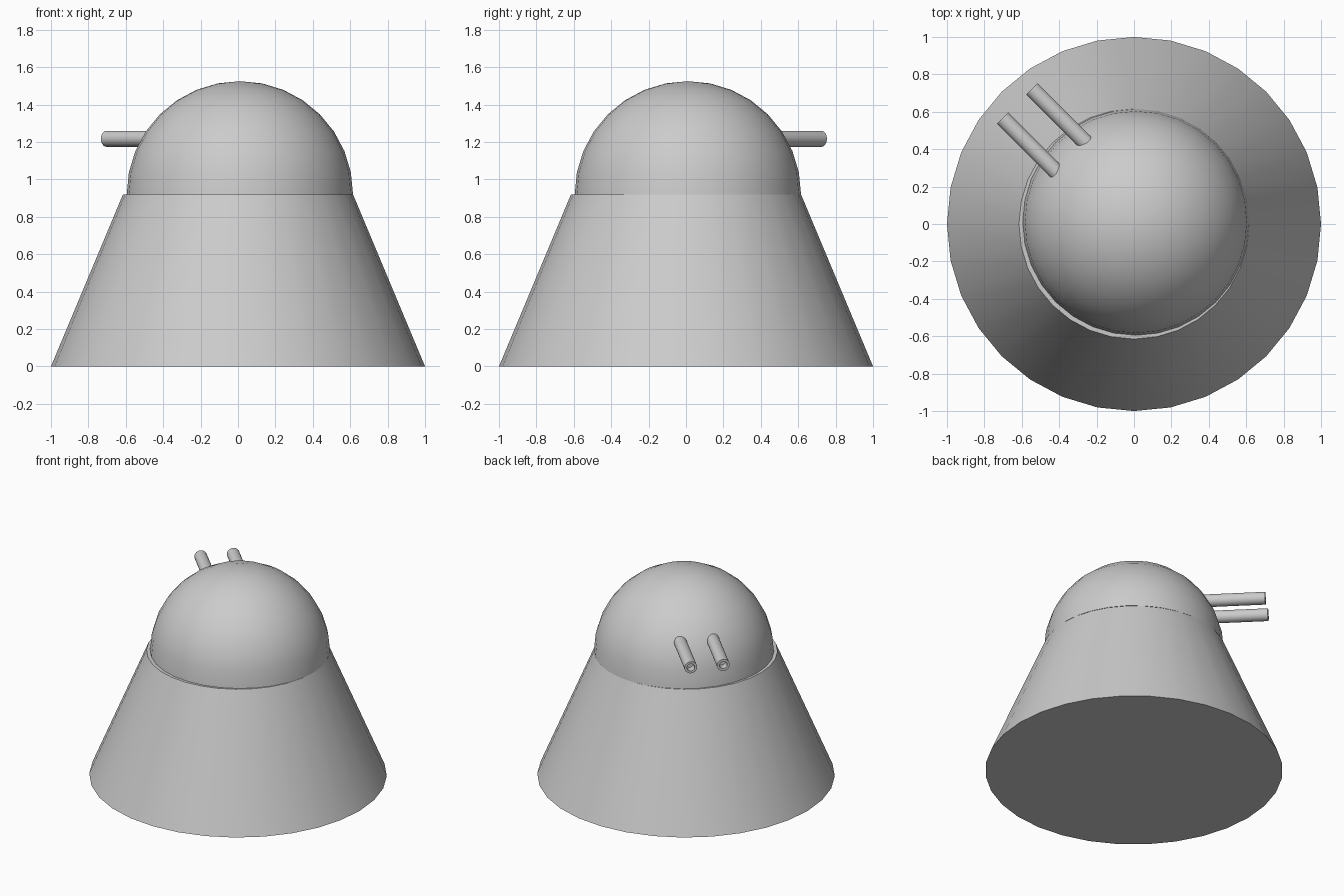
import bpy, math
from mathutils import Matrix, Vector

if "Cube" in bpy.data.objects:
    bpy.data.objects.remove(bpy.data.objects["Cube"])

SIDES = 32
CENTRE = Vector((0.01, 0.01, 0.92))   # dome centre
R = 0.605


def lathe(name, profile, sides=SIDES, matrix=Matrix.Identity(4)):
    """Revolve (radius, height) points about z; radius 0 makes a pole."""
    verts, rings, faces = [], [], []
    for r, z in profile:
        n = 1 if r < 1e-6 else sides
        rings.append([len(verts) + i for i in range(n)])
        for i in range(n):
            a = 2 * math.pi * i / sides
            verts.append((r * math.cos(a), r * math.sin(a), z))
    for lo, hi in zip(rings, rings[1:]):
        for i in range(sides):
            j = (i + 1) % sides
            if len(lo) == 1:
                faces.append((lo[0], hi[j], hi[i]))
            elif len(hi) == 1:
                faces.append((lo[i], lo[j], hi[0]))
            else:
                faces.append((lo[i], lo[j], hi[j], hi[i]))
    mesh = bpy.data.meshes.new(name)
    mesh.from_pydata(verts, [], faces)
    obj = bpy.data.objects.new(name, mesh)
    bpy.context.collection.objects.link(obj)
    obj.matrix_world = matrix
    bpy.ops.object.select_all(action='DESELECT')
    obj.select_set(True)
    bpy.context.view_layer.objects.active = obj
    bpy.ops.object.shade_smooth_by_angle(angle=math.radians(30))
    return obj


# Tapered base
lathe("base", [(0, 0), (1, 0), (0.615, 0.92), (0, 0.92)])

# Half-sphere dome
arc = [(R * math.cos(k * math.pi / 16), R * math.sin(k * math.pi / 16)) for k in range(8)]
lathe("dome", [(0, 0)] + arc + [(0, R)], matrix=Matrix.Translation(CENTRE))

# Two hollow barrels pointing to the back left
barrel = [(0, 0.35), (0.043, 0.35), (0.043, 0.897), (0.026, 0.897), (0.026, 0.84), (0, 0.84)]
turn = Matrix.Rotation(math.radians(45), 4, 'Z')
tip_back = Matrix.Rotation(math.radians(-90), 4, 'X')
for side, name in ((-1, "barrel_left"), (1, "barrel_right")):
    place = Matrix.Translation(CENTRE) @ turn @ Matrix.Translation((side * 0.111, 0, 0.297))
    lathe(name, barrel, matrix=place @ tip_back)
